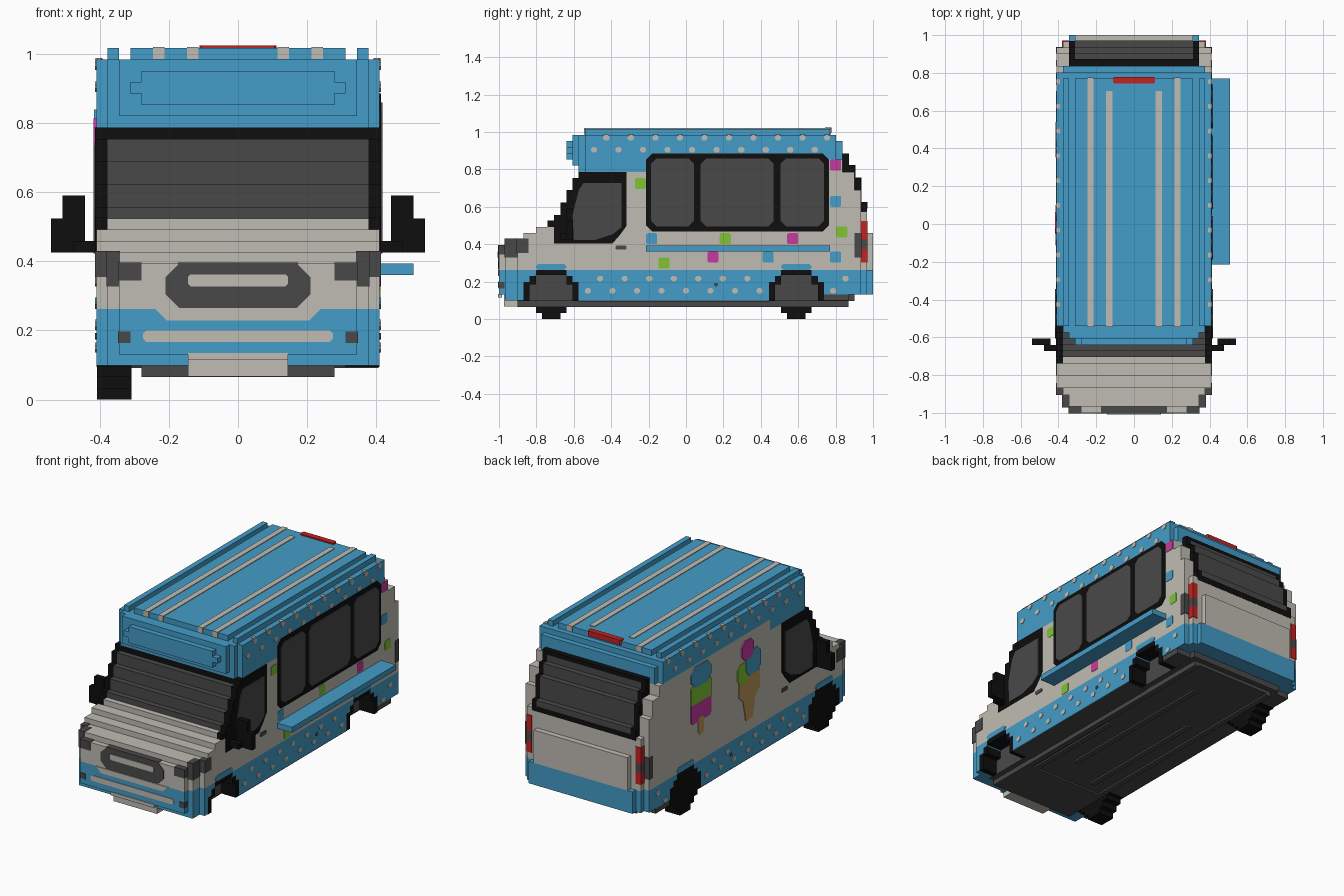
import bpy, bmesh, math

if "Cube" in bpy.data.objects:
    bpy.data.objects.remove(bpy.data.objects["Cube"], do_unlink=True)

V = 2 / 61            # one block
T = 0.12              # thickness of painted plates, in blocks

COLOURS = {"blue": (68, 156, 200), "cream": (192, 188, 179), "grey": (73, 73, 73),
           "black": (14, 14, 14), "red": (195, 34, 34), "green": (128, 196, 52),
           "pink": (198, 58, 158), "tan": (188, 152, 88)}


def linear(c):
    c /= 255
    return c / 12.92 if c <= 0.04045 else ((c + 0.055) / 1.055) ** 2.4


mats = {}
for key, rgb in COLOURS.items():
    m = bpy.data.materials.new(key)
    m.use_nodes = True
    col = tuple(linear(c) for c in rgb) + (1,)
    m.diffuse_color = col
    bsdf = m.node_tree.nodes["Principled BSDF"]
    bsdf.inputs["Base Color"].default_value = col
    bsdf.inputs["Roughness"].default_value = 0.9
    mats[key] = m

parts = {}            # (part name, colour) -> bmesh


def prism(part, mat, pts, axis, d0, d1):
    """Extrude a 2D outline along x (pts are y,z), y (x,z) or z (x,y)."""
    bm = parts.setdefault((part, mat), bmesh.new())

    def place(a, b, d):
        x, y, z = {"x": (d, a, b), "y": (a, d, b), "z": (a, b, d)}[axis]
        return bm.verts.new((x * V, (y - 30.5) * V, z * V))
    lo = [place(a, b, d0) for a, b in pts]
    hi = [place(a, b, d1) for a, b in pts]
    n = len(pts)
    faces = [bm.faces.new(lo[::-1]), bm.faces.new(hi)]
    faces += [bm.faces.new((lo[i], lo[(i + 1) % n], hi[(i + 1) % n], hi[i])) for i in range(n)]
    bmesh.ops.recalc_face_normals(bm, faces=faces)


def rect(a0, a1, b0, b1, c=0):
    """Rectangle, with corners cut by c."""
    if not c:
        return [(a0, b0), (a1, b0), (a1, b1), (a0, b1)]
    return [(a0 + c, b0), (a1 - c, b0), (a1, b0 + c), (a1, b1 - c),
            (a1 - c, b1), (a0 + c, b1), (a0, b1 - c), (a0, b0 + c)]


def box(part, mat, x0, x1, y0, y1, z0, z1):
    prism(part, mat, rect(x0, x1, y0, y1), "z", z0, z1)


def slab(part, mat, w, y0, y1, z0, z1):
    box(part, mat, -w, w, y0, y1, z0, z1)


def pair(part, mat, x0, x1, y0, y1, z0, z1):
    box(part, mat, x0, x1, y0, y1, z0, z1)
    box(part, mat, -x1, -x0, y0, y1, z0, z1)


def side(part, mat, pts, s, t=T):
    prism(part, mat, pts, "x", s * 12.4, s * (12.5 + t))


# Bonnet and nose
for w, y0, y1, top in ((10.5, 0, 1, 12), (11.5, 1, 3, 13), (12.5, 3, 4, 13),
                       (12.5, 4, 6, 14), (12.5, 6, 8, 15), (12.5, 8, 21, 16)):
    slab("bonnet", "cream", w, y0, y1, 8, top)

# Cab with stepped windscreen
for y, z0, z1 in ((9, 16, 17), (10, 17, 19), (11, 19, 21), (12, 21, 23)):
    slab("windscreen", "grey", 11.5, y, y + 1, z0, z1)
    pair("windscreen_pillar", "black", 11.5, 12.5, y, y + 1, z0, z1)
    slab("cab", "cream", 12.5, y + 1, 21, z0, z1)
pair("windscreen_pillar", "black", 11.5, 12.55, 7.95, 9, 15, 16.05)
slab("windscreen_header", "black", 12.5, 13, 14, 23, 24)
slab("cab", "cream", 12.5, 14, 21, 23, 24)

# Main body and stepped tail
slab("body", "cream", 12.5, 21, 24, 8, 24)
slab("body", "cream", 12.5, 24, 56, 8, 26)
for w, y0, y1, top in ((12.5, 56, 58, 24), (12.5, 58, 59, 21), (11.5, 59, 60, 17.5), (9.5, 60, 61, 14)):
    slab("tail", "cream", w, y0, y1, 8, top)
for y, top in ((57, 27), (58, 25), (59, 23), (60, 19)):
    slab("rear_window_frame", "black", 10.5, 55, y + 0.05, 17, top)
    slab("rear_window", "grey", 9.5, 56, y + T, 18, min(26, top + 0.1))
slab("rear_window", "grey", 9.5, 55.9, 57 + T, 25, 26.3)

# Lower skirt, leaving the wheel arches open
slab("skirt", "blue", 10.5, 0, 2, 4, 8)
slab("skirt", "blue", 11.5, 1, 4, 3, 8)
for y0, y1 in ((3, 4), (13, 44), (53, 59)):
    pair("skirt", "blue", 9.4, 12.5, y0, y1, 3 if y0 < 50 else 4, 8)
slab("skirt", "blue", 11.5, 58, 60, 4, 8)
slab("skirt", "blue", 10.5, 60, 61, 4, 8)

# Chassis
slab("chassis", "grey", 9.5, 3, 58, 2.9, 8)
slab("chassis", "grey", 12.4, 13, 44, 2.8, 3.1)
slab("chassis", "grey", 12.4, 53, 57, 3, 4.1)
slab("underbody", "grey", 8.5, 3, 12, 2, 3)
slab("underbody", "grey", 8.5, 12, 57, 2.3, 3)
for x0, x1, y0, y1 in ((-5, -4, 14, 40), (2, 3, 18, 50), (6, 7, 12, 32), (-8.5, -7.5, 12, 57), (7.5, 8.5, 12, 57)):
    box("underbody_rail", "grey", x0, x1, y0, y1, 2, 2.4)

# Wheel arches on both sides, wheels on the right side only
for c in (8.5, 48.5):
    for s in (-1, 1):
        for f in (-1, 1):
            for a, b, z0, z1, top in ((3.5, 4.5, 2.9, 6, 6), (2.5, 3.5, 5.6, 7, 7)):
                ya, yb = sorted((c + f * a, c + f * b))
                xa, xb = sorted((s * 9.5, s * 12.5))
                box("arch_rim", "black", xa, xb, ya, yb, z0, z1)
                box("arch_panel", "blue", xa, xb, ya, yb, top, 8)
        box("arch_rim", "black", xa, xb, c - 2.5, c + 2.5, 7.2, 8)
        side("arch_lip", "blue", rect(c - 2.5, c + 2.5, 8, 9, 0.4), s)
    for row, half in enumerate((1.5, 2.5, 3.5, 4.4, 4.4, 4.4, 3.5, 2.5)):
        box("wheel", "black", -12.45, -9.4, c - half, c + half, row, row + 1)

# Roof, overhanging brow and rails
slab("roof", "blue", 12.5, 14, 24, 24, 30)
slab("roof", "blue", 12.5, 24, 55, 26, 30)
slab("roof", "blue", 11.5, 55, 56, 26, 29)
slab("roof", "blue", 9.5, 14, 54, 30, 31)
pair("roof_rail", "blue", 10.5, 11.5, 14, 54, 30, 31)
slab("roof_brow", "blue", 11.5, 13, 14, 24, 30)
slab("roof_brow", "blue", 10.5, 12, 13, 25, 30)
slab("roof_sign_panel", "blue", 8.5, 11, 12, 26, 29)
slab("roof_sign_panel", "blue", 9.5, 11, 12, 27, 28)
for x, end in ((6.5, 54 + T), (3.5, 52)):
    pair("roof_stripe", "cream", x, x + 1, 14 - T, end, 30.05, 31 + T)
prism("roof_brake_light", "red", rect(-3.4, 3.4, 53.2, 54 + 2 * T, 0.2), "z", 30.3, 31 + 2 * T)

# Front details
prism("nose_panel", "cream", [(-7.3, 8), (-6.3, 7), (6.3, 7), (7.3, 8)], "y", -T, 0.1)
prism("bumper_stripe", "cream", rect(-8.4, 8.4, 5.1, 6.1, 0.3), "y", -T, 0.1)
prism("grille", "grey", rect(-6.4, 6.4, 8.1, 12, 1.2), "y", -T, 0.1)
slab("grille", "grey", 5.3, -T, 1, 11.5, 12.1)
prism("grille_bar", "cream", rect(-4.4, 4.4, 10, 11.05, 0.2), "y", -2 * T, 0)
slab("number_plate", "cream", 4.4, -T, 0.5, 3.5, 4.1)
slab("number_plate", "cream", 4.4, 0.8, 3.5, 2.05, 4)
e = 0.1
pair("headlight", "grey", 8.5, 10.5 + e, -e, 1, 10.5, 12 + e)
pair("headlight", "grey", 10.4, 11.5 + e, 1 - e, 3, 10, 13 + e)
pair("headlight", "grey", 11.4, 12.5 + e, 3 - e, 4.8, 10.8, 13 + e)
pair("fog_light", "grey", 9.5, 10.5 + e, -e, 0.9, 5, 6)

# Tail lights
pair("tail_light", "red", 10.5, 11.5 + e, 59, 60 + e, 9.2, 11.4)
pair("tail_light", "red", 10.5, 11.5 + e, 59, 60 + e, 13, 16)
pair("tail_light_insert", "grey", 10.5, 11.5 + e, 59, 60 + e, 11.4, 13)
pair("tail_light_insert", "grey", 11.5, 12.5 + e, 58, 59 + e, 10, 14)

# Door mirrors
pair("mirror", "black", 13.5, 15.5, 11, 12, 13, 18)
pair("mirror", "black", 15.5, 16.5, 11, 12, 13, 16)
pair("mirror", "black", 12.4, 14.5, 10, 11, 13, 14)

# Cab side windows, door handles, dots
SURROUND = [(13, 24), (20.8, 24), (20.8, 15.2), (19.8, 13.8), (18.5, 12.3), (9, 12.3), (9, 17), (10, 17),
            (10, 19), (11, 19), (11, 21), (12, 21), (12, 23), (13, 23)]
PANE = [(13.8, 22.2), (20, 22.2), (20, 15), (18.5, 13.8), (15.7, 12.9), (12.2, 12.9), (12, 17), (13, 21)]
for s in (-1, 1):
    side("cab_window_surround", "black", SURROUND, s)
    side("cab_window", "grey", PANE, s, 2 * T)
    side("door_handle", "grey", rect(19, 20.8, 11.3, 12, 0.2), s)
    side("filler_cap", "grey", rect(35.1, 35.7, 5.3, 5.9, 0.15), s)
    rows = [(15.5 + 4 * i, 27.6) for i in range(10)] + [(17.5 + 4 * i, 29.55) for i in range(10)]
    rows += [(14.5 + 4 * i, 4.6) for i in range(8)] + [(16.5 + 4 * i, 6.6) for i in range(7)]
    rows += [(54.5, 4.6), (56.5, 6.6)]
    for y, z in rows:
        side("dot", "cream", rect(y - 0.5, y + 0.5, z - 0.45, z + 0.45, 0.28), s)
    for i in range(10):
        prism("dot", "cream", rect(s * 12.25 - 0.3, s * 12.25 + 0.3, 17.1 + 4 * i, 17.9 + 4 * i, 0.15),
              "z", 29.9, 30 + T)

# Serving hatch and shelf on the left side
side("hatch_frame", "black", rect(24, 53.8, 14.3, 27, 1), 1)
for y0, y1 in ((24.8, 31.8), (32.9, 44.8), (45.9, 53)):
    side("hatch_pane", "grey", rect(y0, y1, 15.1, 26.2, 0.9), 1, 2 * T)
box("shelf", "blue", 12.4, 15.5, 24, 54, 11, 12)

# Confetti squares on the left side
for mat, y, z in (("green", 22.2, 21.2), ("pink", 54, 24.2), ("blue", 54, 18.3), ("green", 55, 13.3),
                  ("green", 36, 12.2), ("pink", 47, 12.2), ("blue", 24, 12.2), ("pink", 34, 9.2),
                  ("green", 26, 8.2), ("blue", 43, 9.2), ("blue", 54, 9.2)):
    side("confetti_square", mat, rect(y, y + 1.8, z, z + 1.8, 0.2), 1, 0.06)

# Ice lolly and cone on the right side
side("lolly_stick", "tan", rect(43.3, 44.9, 12.8, 16, 0.4), -1)
side("lolly_base", "pink", rect(41.2, 47, 15.3, 19.3, 0.4), -1)
side("lolly_middle", "green", rect(41.2, 47, 18.8, 22.2, 0.2), -1, 0.16)
side("lolly_top", "blue", rect(41.2, 47, 21.8, 25.6, 1.2), -1, 0.2)
side("cone", "tan", [(29.2, 10.2), (31.2, 10.2), (32, 14), (33.2, 15), (33.2, 18.2),
                     (27.2, 18.2), (27.2, 15), (28.4, 14)], -1)
side("cone_scoop_left", "green", rect(30, 33.6, 17.4, 21, 0.8), -1, 0.16)
side("cone_scoop_right", "blue", rect(27, 31.2, 18.2, 22.6, 0.9), -1, 0.2)
side("cone_scoop_top", "pink", rect(29, 32.4, 21.4, 24.8, 0.8), -1, 0.24)

# Turn every part into an object
for (part, mat), bm in parts.items():
    mesh = bpy.data.meshes.new(part)
    bm.to_mesh(mesh)
    bm.free()
    mesh.materials.append(mats[mat])
    name = part + "_" + mat if part == "confetti_square" else part
    bpy.context.scene.collection.objects.link(bpy.data.objects.new(name, mesh))
